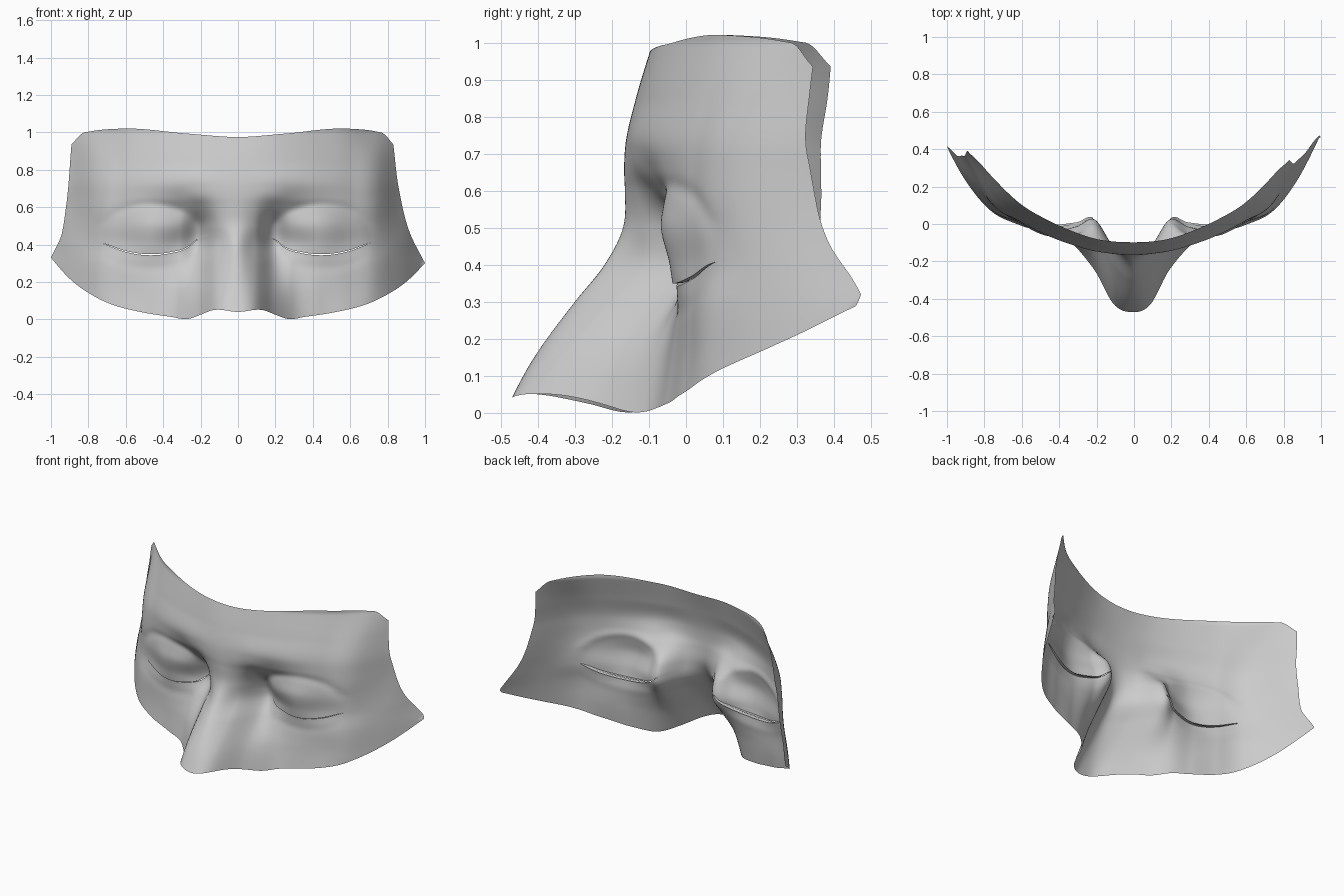
import bpy, bmesh, math

if "Cube" in bpy.data.objects:
    bpy.data.objects.remove(bpy.data.objects["Cube"])

def spline(pts, t):
    """Smooth curve value through (position, value) points."""
    n = len(pts)
    t = min(max(t, pts[0][0]), pts[-1][0])
    i = 0
    while i < n - 2 and t > pts[i + 1][0]:
        i += 1
    def chord(k):
        return (pts[k + 1][1] - pts[k][1]) / (pts[k + 1][0] - pts[k][0])
    def slope(k):
        if k == 0:
            return chord(0)
        if k == n - 1:
            return chord(n - 2)
        h0, h1 = pts[k][0] - pts[k - 1][0], pts[k + 1][0] - pts[k][0]
        return (chord(k - 1) * h1 + chord(k) * h0) / (h0 + h1)
    (x0, y0), (x1, y1) = pts[i], pts[i + 1]
    h = x1 - x0
    s = (t - x0) / h
    return (y0 * (1 + 2 * s) * (1 - s) ** 2 + slope(i) * h * s * (1 - s) ** 2
            + y1 * s * s * (3 - 2 * s) + slope(i + 1) * h * s * s * (s - 1))

# Horizontal sections of half the face: depth at each distance from the middle
COLS = [0, .1, .2, .3, .45, .6, .75, .88, 1.0]
SECTIONS = {
    0.0: [-.492, -.46, -.26, -.125, -.055, -.015, .06, .20, .41],
    .15: [-.41, -.36, -.175, -.082, -.035, .005, .07, .225, .43],
    .30: [-.30, -.225, -.05, -.027, -.023, .012, .082, .25, .465],
    .40: [-.22, -.13, .022, -.01, -.038, .02, .105, .275, .51],
    .50: [-.17, -.125, -.005, -.045, -.06, .008, .108, .305, .53],
    .60: [-.165, -.145, -.09, -.065, -.05, .012, .11, .33, .53],
    .65: [-.167, -.157, -.128, -.093, -.055, .012, .115, .338, .525],
    .72: [-.164, -.159, -.145, -.117, -.063, .016, .125, .347, .52],
    .85: [-.135, -.13, -.115, -.088, -.028, .055, .175, .38, .54],
    1.0: [-.09, -.088, -.075, -.045, .02, .11, .255, .41, .55],
}
PROFILES = [(z, [(-COLS[1], r[1])] + list(zip(COLS, r))) for z, r in SECTIONS.items()]

# Outline curves
TOP = [(-.3, .993), (0, .975), (.3, .993), (.7, 1.02), (.9, 1.003), (.93, .997), (1, .935)]
BOTTOM = [(-.14, .048), (0, .04), (.14, .048), (.20, .025), (.27, .002), (.36, .014), (.5, .035),
          (.75, .108), (.91, .21), (1, .30)]
SLIT = [(0, .455), (.14, .45), (.21, .425), (.26, .385), (.35, .357), (.47, .346),
        (.6, .366), (.7, .402), (.95, .45)]
RIGHT = [(.30, 1.0), (.45, .925), (.70, .86), (.94, .83)]
LEFT = [(.30, 1.0), (.45, .945), (.60, .92), (.94, .89)]
SHIFT = -.01

def eye_window(x):
    a = abs(x - SHIFT)
    return math.sqrt(max(0, 1 - ((a - .455) / .255) ** 2))

def depth(x, z, side):
    """Depth of the face, with lid edge, lid crease and under-eye fold. side: +1 upper, -1 lower."""
    a = abs(x - SHIFT)
    y = spline([(pz, spline(p, a)) for pz, p in PROFILES], z)
    d = abs(z - spline(SLIT, a))
    w = eye_window(x)
    y -= side * .003 * w * math.exp(-(d / .04) ** 2)
    r = math.hypot((a - .455) / .26, (z - .44) / .17)
    if side > 0:
        y += .006 * math.exp(-((r - 1.04) / .14) ** 2) * min(1, max(0, (z - .42) / .1))
        y -= .005 * max(0, 1 - r * r)
    else:
        y += .003 * w * math.exp(-((d - .07) / .03) ** 2)
    if x < -.7:
        y -= .5 * (x + .7) ** 2 * min(1, max(.4, 1 - (z - .4) / .5))
    return y

NC, LOW, UP = 180, 44, 66
bm = bmesh.new()

def row(s, side):
    """One row of points; s = 0 at the eye slit, 1 at the outer edge."""
    verts = []
    for i in range(NC + 1):
        u = 2 * i / NC - 1
        e = abs(u)
        edge_curve = RIGHT if u > 0 else LEFT
        far = spline(TOP if side > 0 else BOTTOM, e)
        far_edge = .935 if side > 0 else .30
        x = u * spline(edge_curve, .45 + (far_edge - .45) * s)
        slit_x = u * spline(edge_curve, .45)
        near = spline(SLIT, abs(slit_x - SHIFT)) + side * .003 * eye_window(slit_x)
        z = near + (far - near) * s
        if u < 0 and side < 0:
            z += .03 * e ** 6 * s
        verts.append(bm.verts.new((x, depth(x, z, side), z)))
    return verts

def bridge(a, b, keep=lambda i: True):
    for i in range(NC):
        if keep(i):
            bm.faces.new((a[i], a[i + 1], b[i + 1], b[i]))

lower = [row(1 - j / LOW, -1) for j in range(LOW + 1)]
upper = [row(j / UP, 1) for j in range(UP + 1)]
for rows in (lower, upper):
    for a, b in zip(rows, rows[1:]):
        bridge(a, b)

# Close the slit row outside the eyes, leave the eyes open
low_edge, up_edge = lower[-1], upper[0]
win = [eye_window(v.co.x) for v in up_edge]
for i in range(NC + 1):
    if win[i] == 0:
        up_edge[i].co = low_edge[i].co
in_eye = lambda i: win[i] > 0 and win[i + 1] > 0

# Lid margins turned inwards
for edge, dz in ((up_edge, .002), (low_edge, -.002)):
    tuck = [bm.verts.new((v.co.x, v.co.y + .022 * w, v.co.z + dz * w)) for v, w in zip(edge, win)]
    bridge(edge, tuck, in_eye)
    for v in tuck:
        if not v.link_faces:
            bm.verts.remove(v)

bmesh.ops.remove_doubles(bm, verts=bm.verts, dist=.0002)
bmesh.ops.recalc_face_normals(bm, faces=bm.faces)
bm.faces.ensure_lookup_table()
if sum(f.normal.y for f in bm.faces) > 0:
    bmesh.ops.reverse_faces(bm, faces=bm.faces)

mesh = bpy.data.meshes.new("face_mask")
bm.to_mesh(mesh)
bm.free()
mask = bpy.data.objects.new("face_mask", mesh)
bpy.context.collection.objects.link(mask)
bpy.context.view_layer.objects.active = mask
mask.select_set(True)
bpy.ops.object.shade_smooth_by_angle(angle=math.radians(50))
